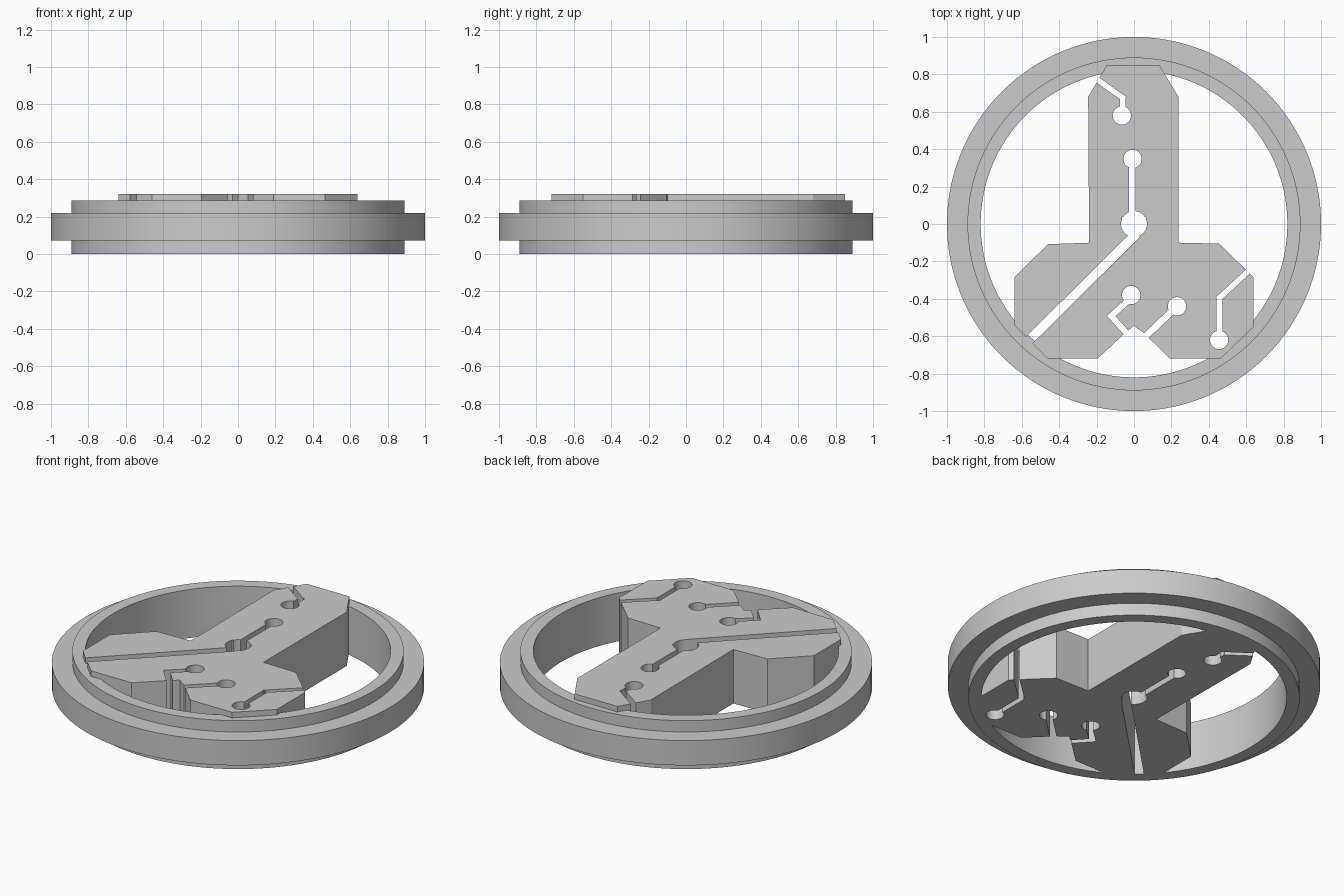
import bpy, bmesh, math
from mathutils import Vector

cube = bpy.data.objects.get("Cube")
if cube:
    bpy.data.objects.remove(cube, do_unlink=True)

grey = bpy.data.materials.new("plain grey")
grey.use_nodes = True
colour = (0.6, 0.6, 0.6, 1)
grey.diffuse_color = colour
grey.node_tree.nodes["Principled BSDF"].inputs["Base Color"].default_value = colour

TOP = 0.32


def add_object(name, bm):
    bmesh.ops.recalc_face_normals(bm, faces=bm.faces)
    mesh = bpy.data.meshes.new(name)
    bm.to_mesh(mesh)
    bm.free()
    mesh.materials.append(grey)
    obj = bpy.data.objects.new(name, mesh)
    bpy.context.collection.objects.link(obj)
    return obj


def activate(obj):
    bpy.ops.object.select_all(action='DESELECT')
    obj.select_set(True)
    bpy.context.view_layer.objects.active = obj


def smooth(obj):
    activate(obj)
    bpy.ops.object.shade_smooth_by_angle(angle=math.radians(25))


def prism(name, outline, low, high):
    bm = bmesh.new()
    face = bm.faces.new([bm.verts.new((p[0], p[1], low)) for p in outline])
    grown = bmesh.ops.extrude_face_region(bm, geom=[face], use_keep_orig=True)
    verts = [g for g in grown["geom"] if isinstance(g, bmesh.types.BMVert)]
    bmesh.ops.translate(bm, verts=verts, vec=(0, 0, high - low))
    return add_object(name, bm)


def circle(x, y, r, n=40):
    return [(x + r * math.cos(math.tau * i / n), y + r * math.sin(math.tau * i / n))
            for i in range(n)]


def strip(a, b, width):
    a, b = Vector(a), Vector(b)
    along = (b - a).normalized() * width / 2
    side = Vector((-along.y, along.x))
    a, b = a - along * 0.8, b + along * 0.8
    return [a + side, a - side, b - side, b + side]


# Outer ring: stepped profile turned around z
profile = [(0.82, 0), (0.89, 0), (0.89, 0.073), (1, 0.073),
           (1, 0.22), (0.89, 0.22), (0.89, 0.287), (0.82, 0.287)]
bm = bmesh.new()
verts = [bm.verts.new((r, 0, z)) for r, z in profile]
edges = [bm.edges.new((verts[i - 1], verts[i])) for i in range(len(verts))]
bmesh.ops.spin(bm, geom=verts + edges, cent=(0, 0, 0), axis=(0, 0, 1),
               angle=math.tau, steps=128, use_duplicate=False)
bmesh.ops.remove_doubles(bm, verts=bm.verts, dist=0.0005)
smooth(add_object("outer_ring", bm))

# Three armed core, listed clockwise from the back arm
core = prism("three_armed_core", [
    (-0.145, 0.85), (0.135, 0.85), (0.237, 0.68), (0.237, -0.1), (0.455, -0.105),
    (0.64, -0.285), (0.64, -0.55), (0.465, -0.718), (0.19, -0.718), (0.05, -0.58),
    (0.02, -0.56), (0, -0.543), (-0.02, -0.56), (-0.05, -0.585), (-0.195, -0.72),
    (-0.46, -0.72), (-0.64, -0.54), (-0.64, -0.285), (-0.46, -0.108), (-0.24, -0.1),
    (-0.245, 0.68)], 0, TOP)

# Round holes, narrow channels and the notched centre opening
cuts = [circle(x, y, 0.049) for x, y in [
    (-0.065, 0.58), (-0.008, 0.348), (-0.015, -0.38), (0.23, -0.44), (0.455, -0.62)]]
cuts.append(circle(0, 0, 0.069))
cuts += [strip((-0.05, 0.02), (-0.045, 0.02), 0.037), strip((0.045, 0.02), (0.05, 0.02), 0.037)]
channels = [
    (0.03, [(-0.23, 0.795), (-0.06, 0.675), (-0.06, 0.59)]),
    (0.035, [(-0.01, 0.34), (-0.01, 0.03)]),
    (0.05, [(0, -0.065), (-0.64, -0.7)]),
    (0.033, [(-0.02, -0.4), (-0.122, -0.492), (-0.02, -0.605)]),
    (0.036, [(0.22, -0.45), (0.05, -0.612)]),
    (0.03, [(0.457, -0.61), (0.457, -0.395), (0.67, -0.198)])]
for width, path in channels:
    cuts += [strip(a, b, width) for a, b in zip(path, path[1:])]

for outline in cuts:
    cutter = prism("channel_cutter", outline, -0.1, TOP + 0.1)
    cutter.hide_render = True
    activate(core)
    mod = core.modifiers.new("cut", 'BOOLEAN')
    mod.operation = 'DIFFERENCE'
    mod.solver = 'EXACT'
    mod.object = cutter
    bpy.ops.object.modifier_apply(modifier=mod.name)
    bpy.data.objects.remove(cutter, do_unlink=True)
smooth(core)
